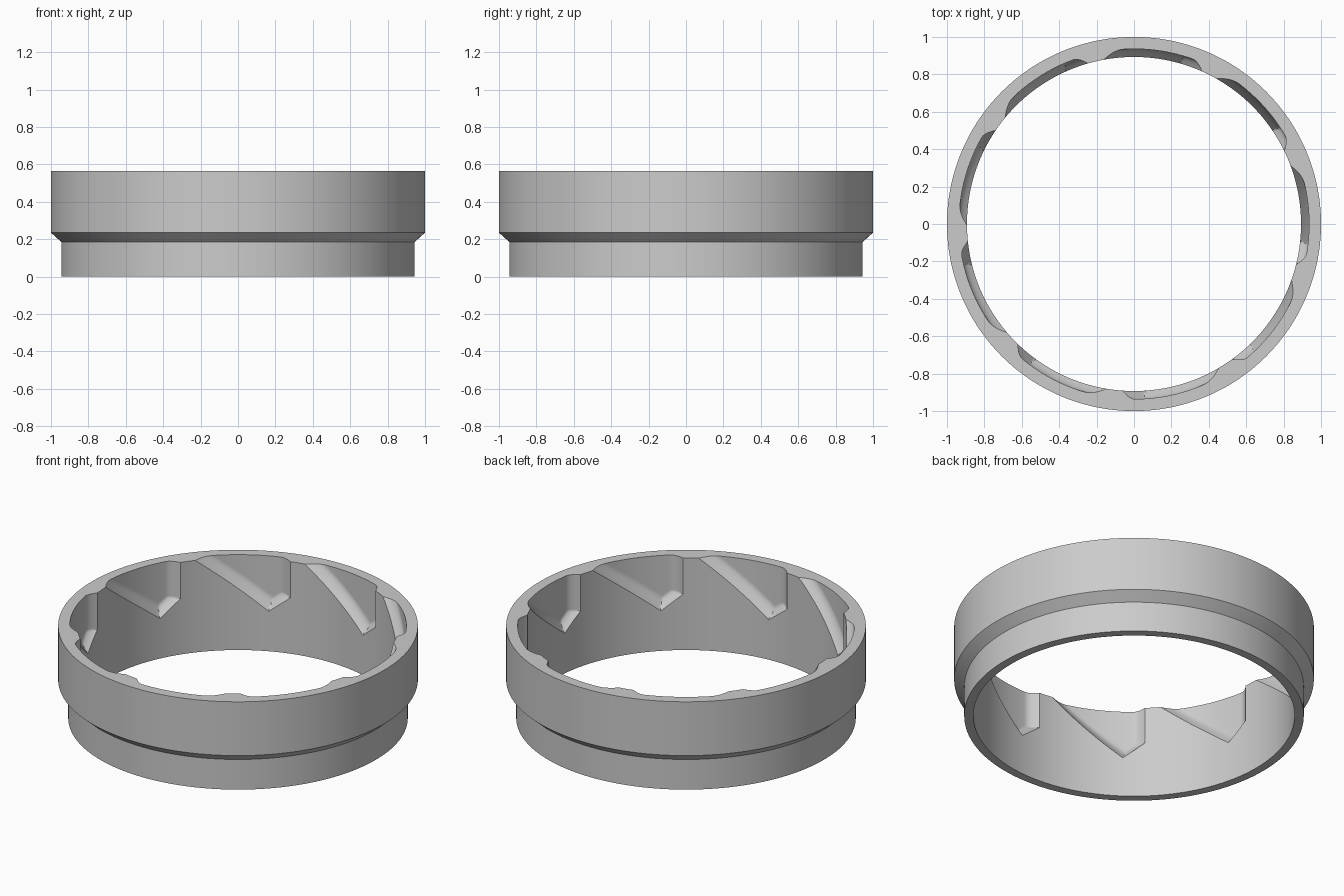
import bpy
import bmesh
import math

if "Cube" in bpy.data.objects:
    bpy.data.objects.remove(bpy.data.objects["Cube"], do_unlink=True)

# Ring dimensions
HEIGHT, BORE, POCKET_DEPTH = 0.565, 0.893, 0.043
OUTER = [(BORE, 0.0), (0.944, 0.0), (0.944, 0.185), (1.0, 0.235), (1.0, HEIGHT)]

# Nine pockets in the bore, laid out on a grid of columns and rows
POCKETS, PITCH = 9, 80
TIP, WALL = 53, 69            # column of the lowest tip and of the upright end wall
COLUMNS = POCKETS * PITCH
ROW = 0.32 / TIP
START = math.radians(100.5)


def pocket_depth(i, j):
    """Depth below the bore: sloping ramp, short return edge, upright wall."""
    reach = min((i - j) / 14, (2 * TIP - i - j) / 10, (WALL - i) / 9)
    reach = max(0.0, min(1.0, reach))
    return POCKET_DEPTH * math.sin(reach * math.pi / 2)


def section(i):
    """Closed cross-section of the ring at one column."""
    inner = [(BORE + pocket_depth(i % PITCH, j), HEIGHT - j * ROW)
             for j in range(TIP + 1)]
    return OUTER + inner


bm = bmesh.new()
columns = []
for i in range(COLUMNS):
    a = START - i * math.tau / COLUMNS
    columns.append([bm.verts.new((r * math.cos(a), r * math.sin(a), z))
                    for r, z in section(i)])

# Skin the sections; split pocket quads along the pocket edges
first_row = len(OUTER)
for i in range(COLUMNS):
    left, right = columns[i], columns[(i + 1) % COLUMNS]
    count = len(left)
    for k in range(count):
        n = (k + 1) % count
        a, b, c, d = left[k], right[k], right[n], left[n]
        if k < first_row or n == 0:
            bm.faces.new((a, b, c, d))
        elif i % PITCH < TIP:
            bm.faces.new((a, b, c))
            bm.faces.new((a, c, d))
        else:
            bm.faces.new((a, b, d))
            bm.faces.new((b, c, d))
bmesh.ops.recalc_face_normals(bm, faces=bm.faces[:])

mesh = bpy.data.meshes.new("pocketed_ring")
bm.to_mesh(mesh)
bm.free()
ring = bpy.data.objects.new("pocketed_ring", mesh)
bpy.context.collection.objects.link(ring)

# Plain grey material
grey = bpy.data.materials.new("light_grey")
grey.use_nodes = True
colour = (0.6, 0.6, 0.6, 1.0)
grey.diffuse_color = colour
grey.node_tree.nodes["Principled BSDF"].inputs["Base Color"].default_value = colour
mesh.materials.append(grey)

# Smooth walls with crisp edges
bpy.ops.object.select_all(action='DESELECT')
ring.select_set(True)
bpy.context.view_layer.objects.active = ring
bpy.ops.object.shade_smooth_by_angle(angle=math.radians(25))
